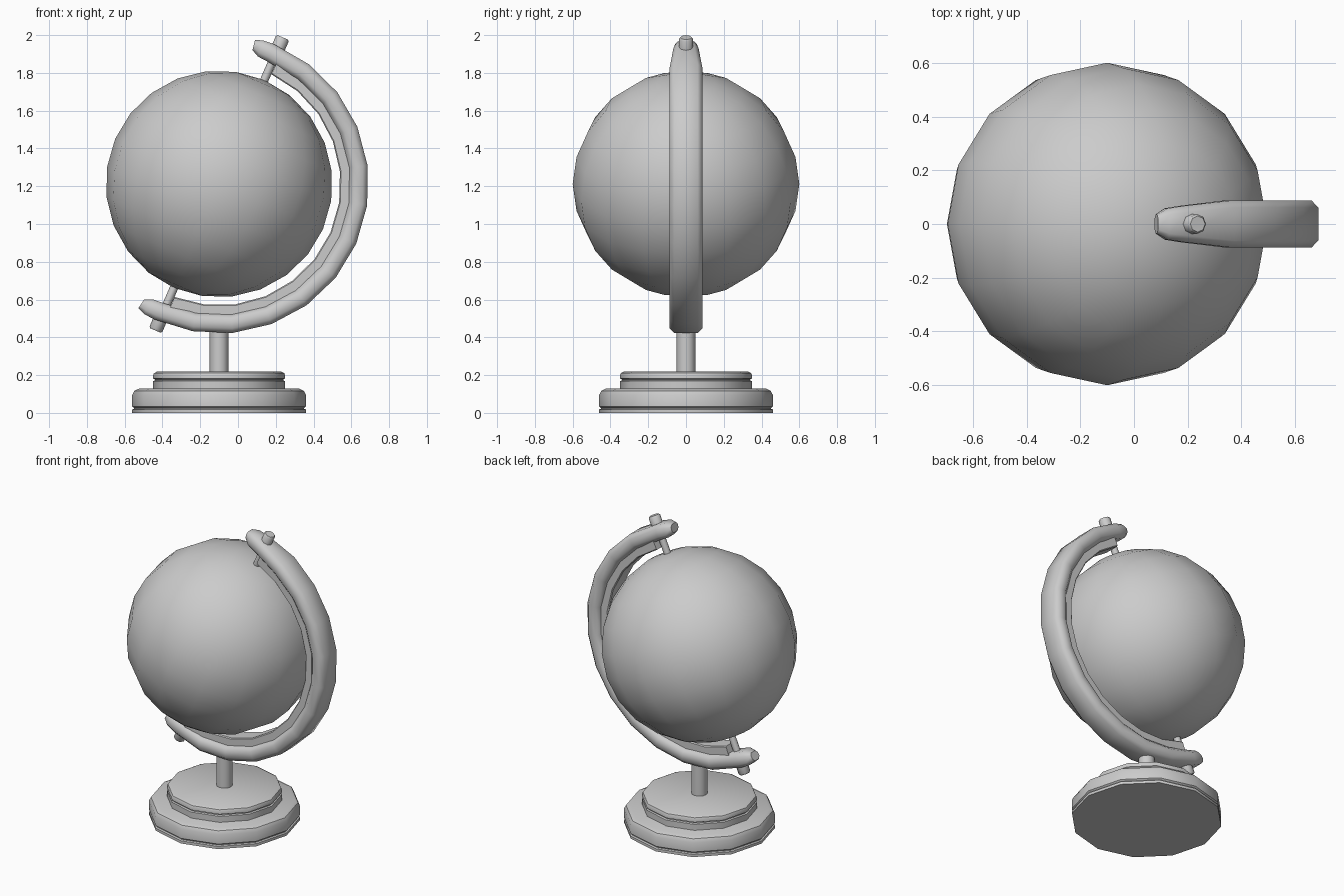
import bpy, bmesh
from math import sin, cos, pi, radians
from mathutils import Vector, Matrix

if "Cube" in bpy.data.objects:
    bpy.data.objects.remove(bpy.data.objects["Cube"])

CENTRE = Vector((-0.1, 0, 1.212))
TILT = radians(23.5)
TILTED = Matrix.Translation(CENTRE) @ Matrix.Rotation(TILT, 4, 'Y')
UPRIGHT = Matrix.Translation((-0.1, 0, 0))


def finish(bm, name, angle):
    bmesh.ops.recalc_face_normals(bm, faces=bm.faces[:])
    me = bpy.data.meshes.new(name)
    bm.to_mesh(me)
    bm.free()
    ob = bpy.data.objects.new(name, me)
    bpy.context.collection.objects.link(ob)
    bpy.ops.object.select_all(action='DESELECT')
    ob.select_set(True)
    bpy.context.view_layer.objects.active = ob
    bpy.ops.object.shade_smooth_by_angle(angle=radians(angle))
    return ob


def loft(name, rings, angle):
    """Skin a list of closed rings of points and cap both ends."""
    bm = bmesh.new()
    loops = [[bm.verts.new(p) for p in ring] for ring in rings]
    n = len(loops[0])
    for a, b in zip(loops, loops[1:]):
        for i in range(n):
            j = (i + 1) % n
            bm.faces.new((a[i], a[j], b[j], b[i]))
    bm.faces.new(loops[0])
    bm.faces.new(loops[-1])
    return finish(bm, name, angle)


def lathe(name, profile, sides, matrix, angle=35):
    rings = [[matrix @ Vector((r * cos(2 * pi * i / sides), r * sin(2 * pi * i / sides), z))
              for i in range(sides)] for r, z in profile]
    return loft(name, rings, angle)


def arc_section(offset, w, r0, r1, b):
    """Chamfered box section at an angle measured from the arm's middle."""
    t = radians(offset) - TILT
    pts = [(r0, -w + b), (r0, w - b), (r0 + b, w), (r1 - b, w),
           (r1, w - b), (r1, -w + b), (r1 - b, -w), (r0 + b, -w)]
    return [CENTRE + Vector((r * cos(t), y, r * sin(t))) for r, y in pts]


# Globe ball
bm = bmesh.new()
bmesh.ops.create_uvsphere(bm, u_segments=16, v_segments=12, radius=0.6, matrix=TILTED)
finish(bm, "globe", 60)

# Curved arm with narrowing rounded ends
half = [(15.33 * k, 0.087, 0.695, 0.792, 0.025) for k in range(6)]
half += [(92, 0.067, 0.697, 0.795, 0.025), (96.5, 0.058, 0.705, 0.795, 0.022),
         (99.5, 0.035, 0.73, 0.785, 0.015)]
stations = [(-s[0],) + s[1:] for s in reversed(half[1:])] + half
loft("arm", [arc_section(*s) for s in stations], 50)

# Narrower rib on the inside of the arm
loft("arm_rib", [arc_section(14.67 * k, 0.058, 0.643, 0.72, 0.006)
                 for k in range(-6, 7)], 30)

# Axis pins and their end knobs
for name, s in (("upper", 1), ("lower", -1)):
    lathe(name + "_pin", [(0.022, s * 0.57), (0.022, s * 0.76)], 8, TILTED, 50)
    lathe(name + "_knob", [(0.037, s * 0.75), (0.037, s * 0.837), (0.03, s * 0.846)],
          8, TILTED, 50)

# Post
lathe("post", [(0.05, 0.2), (0.05, 0.47)], 12, UPRIGHT)

# Stepped base
lathe("base_lower", [(0.46, 0), (0.46, 0.018), (0.45, 0.022), (0.45, 0.026), (0.46, 0.034),
                     (0.46, 0.095), (0.448, 0.117), (0.425, 0.128)], 12, UPRIGHT)
lathe("base_upper", [(0.35, 0.12), (0.35, 0.168), (0.34, 0.172), (0.34, 0.177), (0.35, 0.182),
                     (0.35, 0.198), (0.345, 0.21), (0.33, 0.218)], 12, UPRIGHT)
